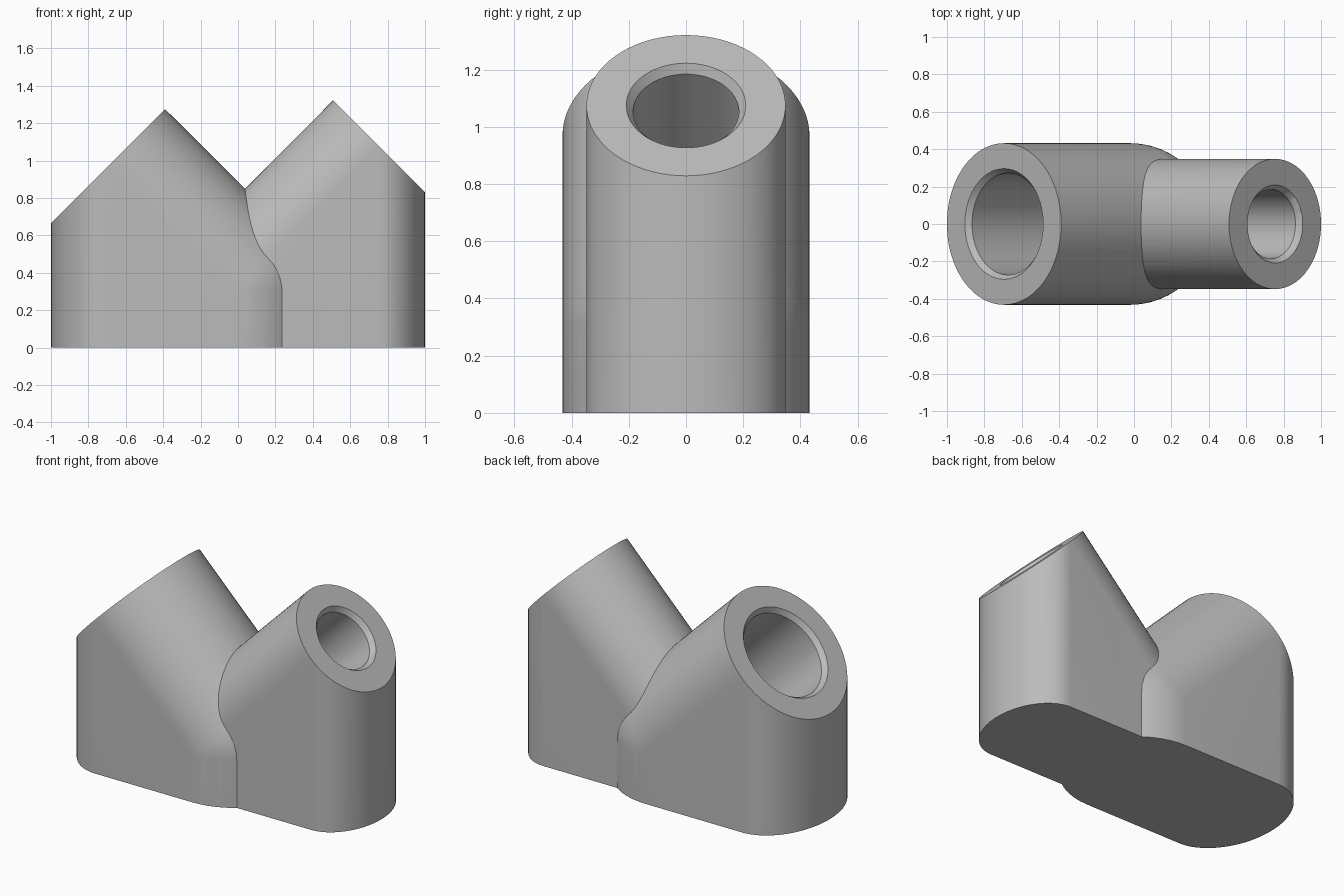
import bpy, bmesh, math
from mathutils import Vector

if "Cube" in bpy.data.objects:
    bpy.data.objects.remove(bpy.data.objects["Cube"])

SEG = 72
MEET = Vector((-0.02, 0, 0.297))   # point where both socket axes meet

grey = bpy.data.materials.new("grey plastic")
grey.diffuse_color = (0.5, 0.5, 0.5, 1)
grey.use_nodes = True
grey.node_tree.nodes["Principled BSDF"].inputs["Base Color"].default_value = grey.diffuse_color


def ring(centre, axis, radius):
    """Circle of points around an axis lying in the xz plane."""
    u, v = Vector((0, 1, 0)), axis.cross(Vector((0, 1, 0)))
    return [centre + radius * (math.cos(a) * u + math.sin(a) * v)
            for a in (2 * math.pi * i / SEG for i in range(SEG))]


def finish(name, bm):
    bmesh.ops.recalc_face_normals(bm, faces=bm.faces)
    mesh = bpy.data.meshes.new(name)
    bm.to_mesh(mesh)
    bm.free()
    mesh.materials.append(grey)
    obj = bpy.data.objects.new(name, mesh)
    bpy.context.collection.objects.link(obj)
    return obj


def socket_body(name, cap, axis, radius):
    """Round-ended slanted tube, filled straight down to the ground."""
    pts = ring(cap, axis, radius)
    for k in range(SEG // 4):
        a = math.pi / 2 * k / (SEG // 4)
        pts += ring(MEET - axis * radius * math.sin(a), axis, radius * math.cos(a))
    pts = [p for p in pts if p.z > 0.0]
    pts += [Vector((p.x, p.y, 0)) for p in pts]
    bm = bmesh.new()
    for p in pts:
        bm.verts.new(p)
    bmesh.ops.remove_doubles(bm, verts=bm.verts, dist=0.0005)
    hull = bmesh.ops.convex_hull(bm, input=bm.verts)
    junk = [g for g in hull["geom_interior"] + hull["geom_unused"]
            if isinstance(g, bmesh.types.BMVert)]
    bmesh.ops.delete(bm, geom=list(set(junk)), context='VERTS')
    bmesh.ops.dissolve_limit(bm, angle_limit=0.01, verts=bm.verts, edges=bm.edges)
    return finish(name, bm)


def bore_cutter(name, cap, axis, radius, lip, depth):
    """Blind hole with a chamfered mouth."""
    bm = bmesh.new()
    profile = [(0.05, lip), (0, lip), (-0.03, radius), (-depth, radius)]
    rings = [[bm.verts.new(p) for p in ring(cap + axis * d, axis, r)]
             for d, r in profile]
    for a, b in zip(rings, rings[1:]):
        for i in range(SEG):
            j = (i + 1) % SEG
            bm.faces.new((a[i], a[j], b[j], b[i]))
    bm.faces.new(rings[0])
    bm.faces.new(rings[-1])
    obj = finish(name, bm)
    obj.hide_render = True
    return obj


def combine(target, other, operation):
    mod = target.modifiers.new(operation.lower(), 'BOOLEAN')
    mod.operation, mod.object, mod.solver = operation, other, 'EXACT'
    bpy.context.view_layer.objects.active = target
    bpy.ops.object.modifier_apply(modifier=mod.name)
    bpy.data.objects.remove(other)


# Two sockets leaning apart at 45 degrees
left_cap, left_axis = Vector((-0.695, 0, 0.969)), Vector((-1, 0, 1)).normalized()
right_cap, right_axis = Vector((0.754, 0, 1.075)), Vector((1, 0, 1)).normalized()

connector = socket_body("angled_connector", left_cap, left_axis, 0.432)
combine(connector, socket_body("small_socket", right_cap, right_axis, 0.348), 'UNION')

# Bores
combine(connector, bore_cutter("large_bore", left_cap, left_axis, 0.272, 0.296, 0.65), 'DIFFERENCE')
combine(connector, bore_cutter("small_bore", right_cap, right_axis, 0.185, 0.209, 0.65), 'DIFFERENCE')

# Smooth curved walls, crisp rims
bpy.ops.object.select_all(action='DESELECT')
connector.select_set(True)
bpy.context.view_layer.objects.active = connector
bpy.ops.object.shade_smooth_by_angle(angle=math.radians(30))
